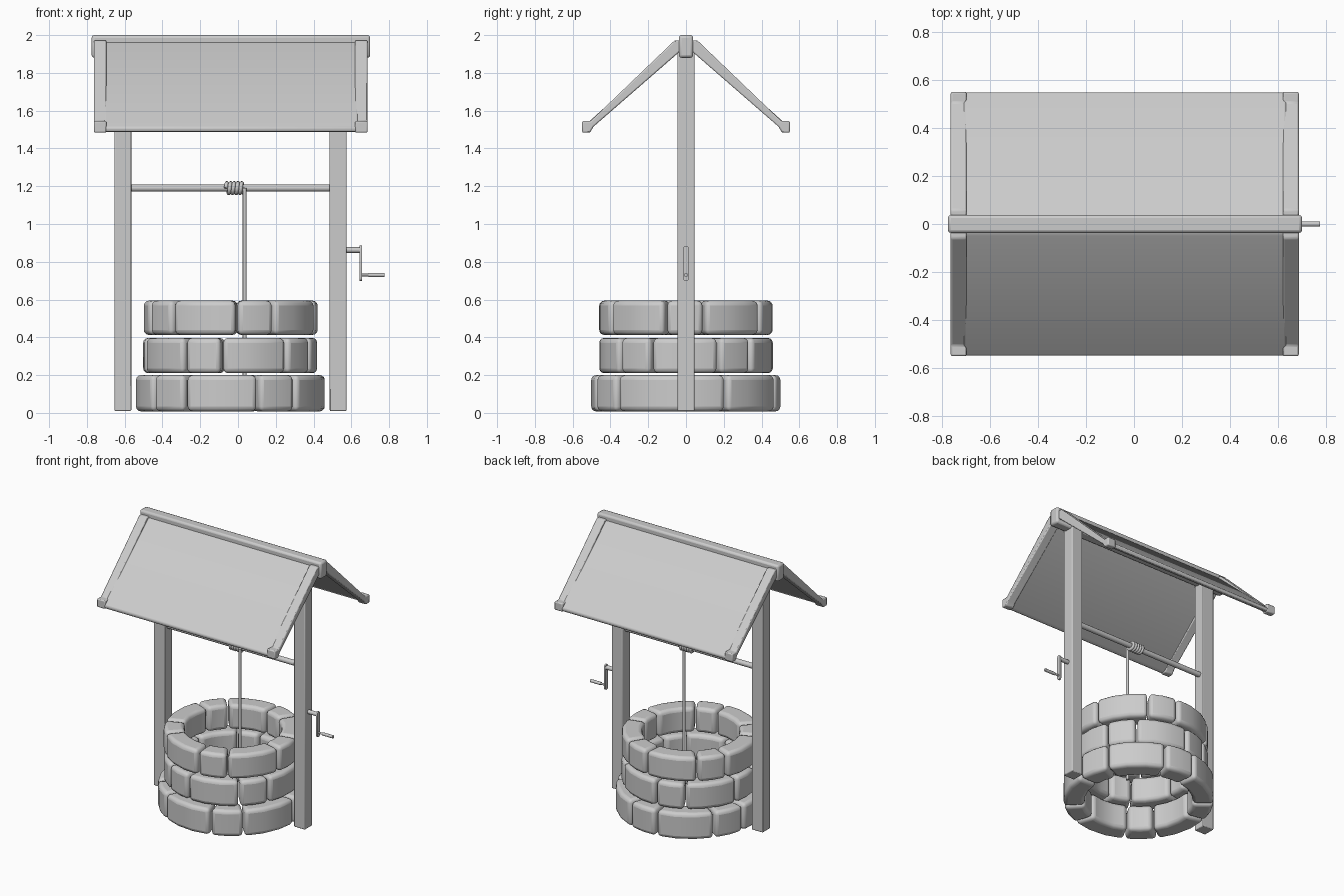
import bpy, bmesh, math
from mathutils import Vector

if "Cube" in bpy.data.objects:
    bpy.data.objects.remove(bpy.data.objects["Cube"])

CX = -0.04  # axis of the well; the crank makes the model lopsided


def finish(name, bm, bevel=0.0, segs=2, angle=40):
    bmesh.ops.recalc_face_normals(bm, faces=bm.faces)
    me = bpy.data.meshes.new(name)
    bm.to_mesh(me)
    bm.free()
    ob = bpy.data.objects.new(name, me)
    bpy.context.collection.objects.link(ob)
    if bevel:
        m = ob.modifiers.new("bevel", 'BEVEL')
        m.width, m.segments = bevel, segs
        m.limit_method, m.angle_limit = 'ANGLE', math.radians(30)
    bpy.ops.object.select_all(action='DESELECT')
    ob.select_set(True)
    bpy.context.view_layer.objects.active = ob
    bpy.ops.object.shade_smooth_by_angle(angle=math.radians(angle))
    return ob


def prism(name, profile, x0, x1, bevel=0.0, segs=2):
    """Extrude a (y, z) profile along x."""
    bm = bmesh.new()
    a = [bm.verts.new((x0, y, z)) for y, z in profile]
    b = [bm.verts.new((x1, y, z)) for y, z in profile]
    bm.faces.new(a)
    bm.faces.new(b[::-1])
    n = len(a)
    for i in range(n):
        j = (i + 1) % n
        bm.faces.new((a[i], b[i], b[j], a[j]))
    return finish(name, bm, bevel, segs)


def box(name, x0, x1, y0, y1, z0, z1, bevel=0.0):
    return prism(name, [(y0, z0), (y1, z0), (y1, z1), (y0, z1)], x0, x1, bevel)


def rod(name, x0, x1, z, r, sides=12):
    ring = [(r * math.cos(2 * math.pi * i / sides),
             z + r * math.sin(2 * math.pi * i / sides)) for i in range(sides)]
    return prism(name, ring, x0, x1)


def tube(name, pts, r):
    cu = bpy.data.curves.new(name, 'CURVE')
    cu.dimensions = '3D'
    cu.bevel_depth, cu.bevel_resolution, cu.use_fill_caps = r, 2, True
    sp = cu.splines.new('POLY')
    sp.points.add(len(pts) - 1)
    for p, co in zip(sp.points, pts):
        p.co = (*co, 1)
    ob = bpy.data.objects.new(name, cu)
    bpy.context.collection.objects.link(ob)
    return ob


def stone(name, a0, a1, r_in, r_out, z0, z1, steps):
    """Curved block; angles in degrees measured from the front towards +x."""
    bm = bmesh.new()
    loops = []
    for i in range(steps + 1):
        a = math.radians(a0 + (a1 - a0) * i / steps)
        d = Vector((math.sin(a), -math.cos(a), 0))
        loops.append([bm.verts.new(d * r + Vector((CX, 0, z)))
                      for r, z in ((r_in, z0), (r_out, z0), (r_out, z1), (r_in, z1))])
    for p, q in zip(loops, loops[1:]):
        for k in range(4):
            m = (k + 1) % 4
            bm.faces.new((p[k], q[k], q[m], p[m]))
    bm.faces.new(loops[0][::-1])
    bm.faces.new(loops[-1])
    finish(name, bm, 0.026, 3)


# stone courses: five long and five short blocks each
courses = [("lower", -28, 0.36, 0.502, 0.008, 0.20),
           ("middle", -5, 0.325, 0.462, 0.21, 0.397),
           ("upper", -41, 0.325, 0.462, 0.413, 0.594)]
for label, start, ri, ro, z0, z1 in courses:
    for i in range(5):
        a = start + 72 * i
        stone(f"{label}_long_stone_{i}", a, a + 44.5, ri, ro, z0, z1, 3)
        stone(f"{label}_short_stone_{i}", a + 46, a + 70.5, ri, ro, z0, z1, 2)

# posts
for side, x in (("left", -0.61), ("right", 0.53)):
    box(side + "_post", x - 0.045, x + 0.045, -0.045, 0.045, 0.01, 1.92, 0.006)

# roof: ridge beam, two panels, four rafters with squared tails
box("ridge_beam", -0.775, 0.70, -0.038, 0.038, 1.88, 2.0, 0.014)
rafter = [(0.03, 1.972), (0.06, 1.972), (0.505, 1.545), (0.55, 1.545),
          (0.55, 1.484), (0.508, 1.484), (0.49, 1.515), (0.03, 1.915)]
panel = [(0.03, 1.965), (0.05, 1.957), (0.55, 1.51), (0.545, 1.486),
         (0.515, 1.495), (0.03, 1.928)]
for side, s in (("front", -1), ("back", 1)):
    prism(side + "_roof_panel", [(s * y, z) for y, z in panel], -0.71, 0.635, 0.008)
    for end, x0, x1 in (("left", -0.763, -0.697), ("right", 0.62, 0.686)):
        prism(f"{side}_{end}_rafter", [(s * y, z) for y, z in rafter], x0, x1, 0.007)

# axle with coiled rope and the hanging rope end
rod("axle", -0.58, 0.50, 1.19, 0.019)
coil = []
for i in range(5 * 16 + 1):
    t = 2 * math.pi * i / 16
    coil.append((-0.064 + 0.099 * i / 80, -0.027 * math.cos(t), 1.19 + 0.027 * math.sin(t)))
tube("rope_coil", coil, 0.0105)
tube("hanging_rope", [(0.035, -0.027, 1.19), (0.035, -0.027, 0.17)], 0.0105)

# crank
rod("crank_shaft", 0.56, 0.652, 0.862, 0.015)
arm = []
for zc, base in ((0.87, 0), (0.713, math.pi)):
    for i in range(7):
        t = base + math.pi * i / 6
        arm.append((0.015 * math.cos(t), zc + 0.015 * math.sin(t)))
prism("crank_arm", arm, 0.644, 0.656)
rod("crank_pin", 0.65, 0.70, 0.73, 0.007)
rod("crank_handle", 0.69, 0.775, 0.73, 0.011)
